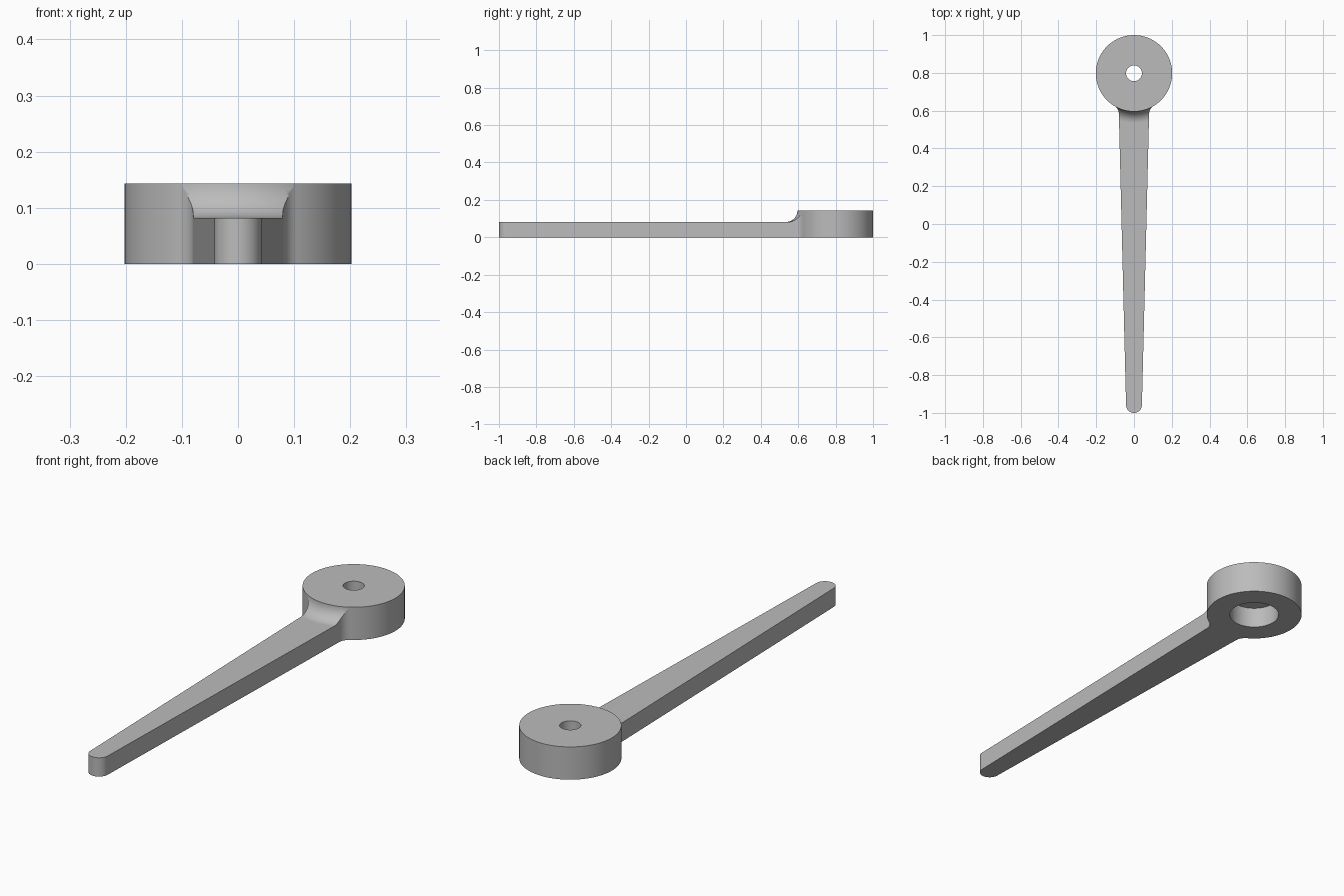
import bpy
import bmesh
from math import sin, cos, pi, atan2, sqrt
from mathutils import Matrix

if "Cube" in bpy.data.objects:
    bpy.data.objects.remove(bpy.data.objects["Cube"], do_unlink=True)

HUB_Y, HUB_R, HUB_H = 0.798, 0.202, 0.143
ARM_H, ARM_W = 0.082, 0.08
TIP_R, CORNER_R = 0.042, 0.05

grey = bpy.data.materials.new("plain grey")
grey.use_nodes = True
colour = (0.5, 0.5, 0.5, 1)
grey.diffuse_color = colour
grey.node_tree.nodes["Principled BSDF"].inputs["Base Color"].default_value = colour


def arc(cx, cy, r, start, end, n):
    steps = [start + (end - start) * i / n for i in range(n + 1)]
    return [(cx + r * cos(a), cy + r * sin(a)) for a in steps]


def make_object(name, bm):
    bmesh.ops.recalc_face_normals(bm, faces=bm.faces)
    mesh = bpy.data.meshes.new(name)
    bm.to_mesh(mesh)
    bm.free()
    mesh.materials.append(grey)
    obj = bpy.data.objects.new(name, mesh)
    bpy.context.collection.objects.link(obj)
    return obj


def prism(name, outline, z0, z1):
    bm = bmesh.new()
    face = bm.faces.new([bm.verts.new((x, y, z0)) for x, y in outline])
    top = bmesh.ops.extrude_face_region(bm, geom=[face])["geom"]
    verts = [v for v in top if isinstance(v, bmesh.types.BMVert)]
    bmesh.ops.translate(bm, vec=(0, 0, z1 - z0), verts=verts)
    return make_object(name, bm)


def ring(name, profile, segments):
    # Closed radius/height profile swept around the hub axis
    bm = bmesh.new()
    loops = []
    for i in range(segments):
        a = 2 * pi * i / segments - pi / 2
        loops.append([bm.verts.new((r * cos(a), HUB_Y + r * sin(a), z)) for r, z in profile])
    n = len(profile)
    for i in range(segments):
        a, b = loops[i], loops[(i + 1) % segments]
        for j in range(n):
            k = (j + 1) % n
            bm.faces.new((a[j], b[j], b[k], a[k]))
    return make_object(name, bm)


# Lever outline: right half from the tip to the back of the hub, then mirrored
corner_x = ARM_W + CORNER_R
reach = HUB_R + CORNER_R
drop = sqrt(reach ** 2 - corner_x ** 2)
touch = atan2(-drop, corner_x)
half = arc(0, TIP_R - 1, TIP_R, -pi / 2, 0, 16)
half += arc(corner_x, HUB_Y - drop, CORNER_R, pi, touch + pi, 12)
half += arc(0, HUB_Y, HUB_R, touch, pi / 2, 80)[1:]
outline = half + [(-x, y) for x, y in reversed(half[1:-1])]
lever = prism("lever_arm_and_hub", outline, 0, HUB_H)

# Lowers the arm and leaves a concave sweep up to the hub
sweep_r = HUB_H - ARM_H
inner = HUB_R + 0.0002
profile = [(inner, 0.2)] + arc(inner + sweep_r, HUB_H, sweep_r, pi, 1.5 * pi, 16)
profile += [(2.2, ARM_H), (2.2, 0.2)]
cutters = [ring("arm_top_cutter", profile, 160)]

# Through hole and wide recess below the hub
circle = lambda r, n: arc(0, HUB_Y, r, 0, 2 * pi, n)[:-1]
cutters.append(prism("pin_hole_cutter", circle(0.042, 64), -0.1, 0.3))
cutters.append(prism("recess_cutter", circle(0.104, 96), -0.1, 0.092))

bpy.context.view_layer.objects.active = lever
for obj in bpy.context.selected_objects:
    obj.select_set(False)
lever.select_set(True)
for cutter in cutters:
    cutter.hide_render = True
    mod = lever.modifiers.new(cutter.name, "BOOLEAN")
    mod.operation = "DIFFERENCE"
    mod.solver = "EXACT"
    mod.object = cutter
    bpy.ops.object.modifier_apply(modifier=mod.name)
    bpy.data.objects.remove(cutter, do_unlink=True)

bpy.ops.object.shade_smooth_by_angle(angle=pi / 6)
weighted = lever.modifiers.new("flat face shading", "WEIGHTED_NORMAL")
weighted.keep_sharp = True
